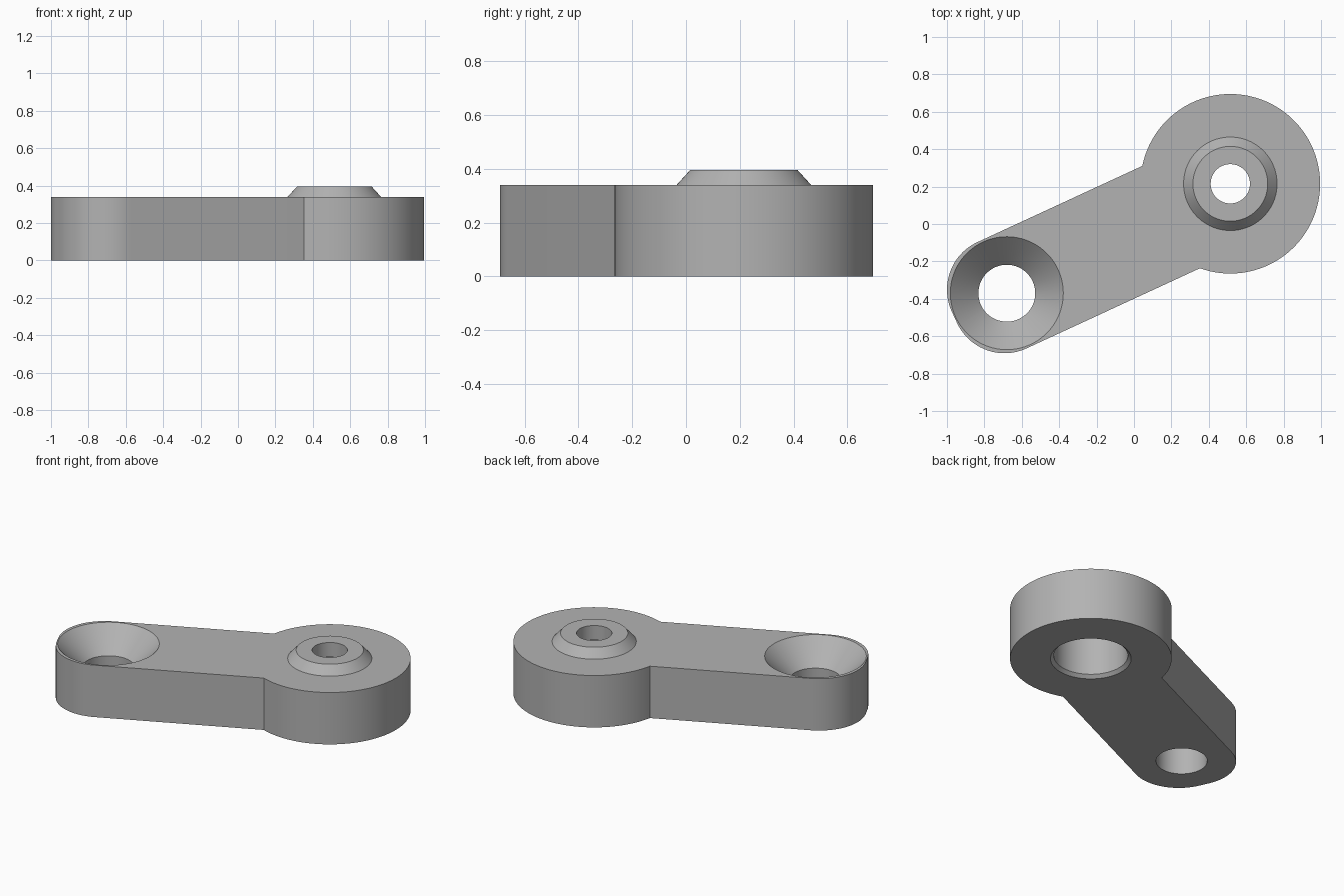
import bpy, bmesh, math
from mathutils import Vector, Matrix

if "Cube" in bpy.data.objects:
    bpy.data.objects.remove(bpy.data.objects["Cube"])

HEIGHT = 0.34
PIVOT = Vector((0.515, 0.215))       # centre of the large round end
SCREW = Vector((-0.68, -0.37))       # centre of the countersunk hole
ARM_END = Vector((-0.706, -0.381))   # middle of the rounded arm end
TILT = math.radians(24.8)
R_BIG, HALF_W, R_CORNER = 0.48, 0.313, 0.28

grey = bpy.data.materials.new("grey")
grey.use_nodes = True
colour = (0.45, 0.45, 0.45, 1)
grey.diffuse_color = colour
grey.node_tree.nodes["Principled BSDF"].inputs["Base Color"].default_value = colour


def add_object(name, bm):
    bmesh.ops.recalc_face_normals(bm, faces=bm.faces)
    mesh = bpy.data.meshes.new(name)
    bm.to_mesh(mesh)
    bm.free()
    mesh.materials.append(grey)
    obj = bpy.data.objects.new(name, mesh)
    bpy.context.collection.objects.link(obj)
    return obj


def lathe(name, centre, profile, sides=96):
    """Closed solid of revolution from (radius, height) pairs."""
    bm = bmesh.new()
    rings = []
    for r, z in profile:
        rings.append([bm.verts.new((centre.x + r * math.cos(math.tau * i / sides),
                                    centre.y + r * math.sin(math.tau * i / sides), z))
                      for i in range(sides)])
    for low, high in zip(rings, rings[1:]):
        for i in range(sides):
            j = (i + 1) % sides
            bm.faces.new((low[i], low[j], high[j], high[i]))
    bm.faces.new(rings[0])
    bm.faces.new(rings[-1])
    return add_object(name, bm)


def arc(centre, radius, start, end, steps):
    return [centre + radius * Vector((math.cos(a), math.sin(a)))
            for a in (start + (end - start) * i / steps for i in range(steps + 1))]


# Outline of the link, in the arm's own direction
turn = Matrix.Rotation(TILT, 2)
hub = turn.inverted() @ (PIVOT - ARM_END)
up = math.asin((HALF_W - hub.y) / R_BIG)
down = math.asin((HALF_W + hub.y) / R_BIG)
inset = HALF_W - R_CORNER
outline = arc(hub, R_BIG, -math.pi + down, math.pi - up, 100)
outline += arc(Vector((0, inset)), R_CORNER, math.pi / 2, math.pi, 24)
outline += arc(Vector((0, -inset)), R_CORNER, math.pi, 1.5 * math.pi, 24)

# Link body
bm = bmesh.new()
base = bm.faces.new([bm.verts.new((*(ARM_END + turn @ p), 0)) for p in outline])
wall = bmesh.ops.extrude_face_region(bm, geom=[base])["geom"]
bmesh.ops.translate(bm, vec=(0, 0, HEIGHT),
                    verts=[v for v in wall if isinstance(v, bmesh.types.BMVert)])
link = add_object("link_body", bm)

# Raised boss, and cutters for the recess and holes
tools = [
    (lathe("boss", PIVOT, [(0.25, 0.32), (0.25, HEIGHT), (0.2, 0.395)]), "UNION"),
    (lathe("recess_cutter", PIVOT, [(0.26, -0.02), (0.22, 0.02), (0.22, 0.3)]), "DIFFERENCE"),
    (lathe("pivot_hole_cutter", PIVOT, [(0.105, 0.2), (0.105, 0.5)]), "DIFFERENCE"),
    (lathe("screw_hole_cutter", SCREW,
           [(0.152, -0.1), (0.152, 0.19), (0.302, HEIGHT), (0.322, HEIGHT + 0.02)]), "DIFFERENCE"),
]
for tool, operation in tools:
    mod = link.modifiers.new(tool.name, "BOOLEAN")
    mod.operation, mod.solver, mod.object = operation, "EXACT", tool
    tool.hide_render = True

# Bake the cuts, then drop the helpers
bpy.context.view_layer.update()
evaluated = link.evaluated_get(bpy.context.evaluated_depsgraph_get())
baked = bpy.data.meshes.new_from_object(evaluated)
link.modifiers.clear()
link.data = baked
baked.materials.clear()
baked.materials.append(grey)
for poly in baked.polygons:
    poly.material_index = 0
for tool, _ in tools:
    bpy.data.objects.remove(tool)

# Smooth curved walls with sharp rims
bpy.ops.object.select_all(action="DESELECT")
link.select_set(True)
bpy.context.view_layer.objects.active = link
bpy.ops.object.shade_smooth_by_angle(angle=math.radians(25))
